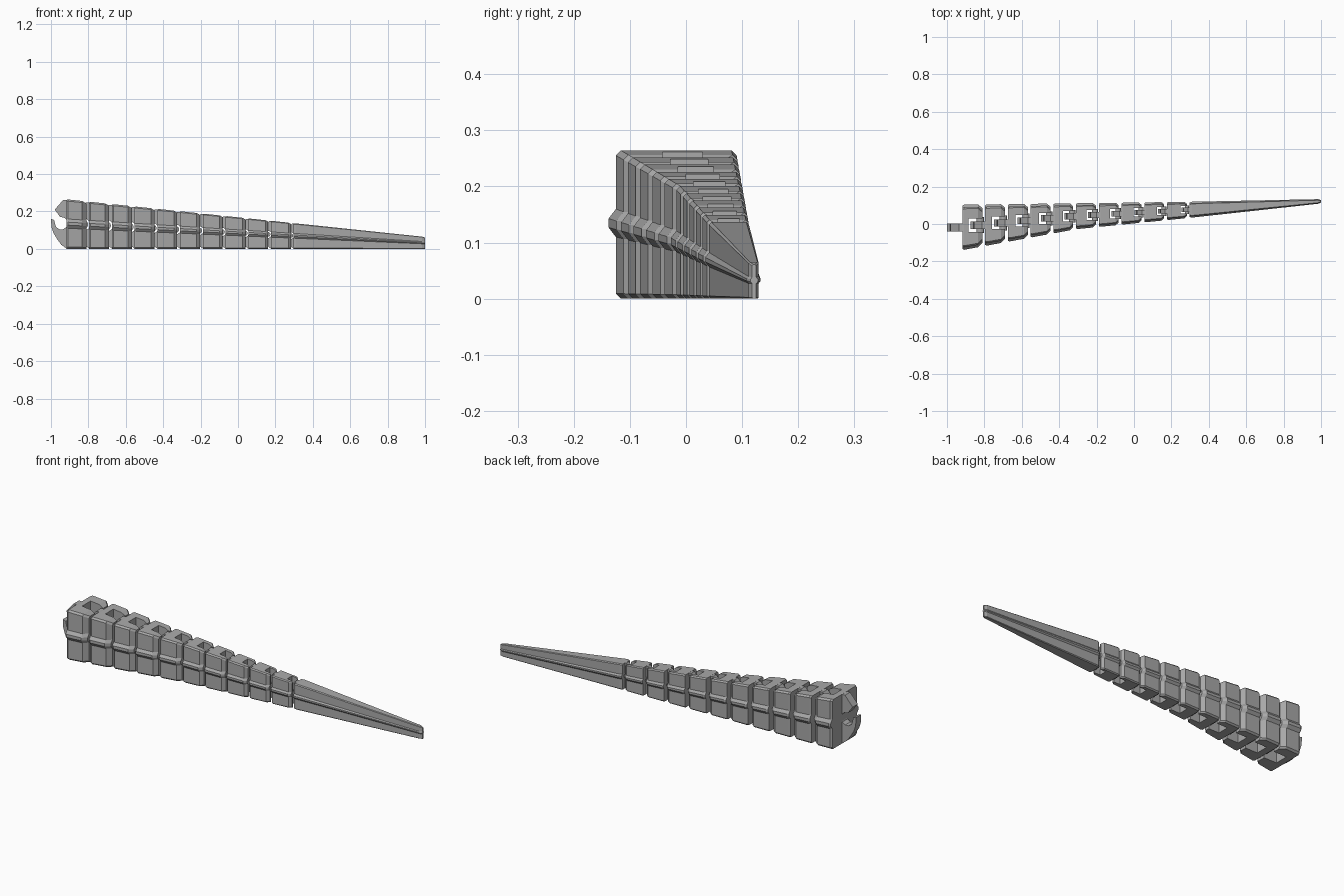
import bpy, bmesh, math
from mathutils import Matrix

default = bpy.data.objects.get("Cube")
if default:
    bpy.data.objects.remove(default, do_unlink=True)

grey = bpy.data.materials.new("plain grey")
grey.use_nodes = True
COLOR = (0.4, 0.4, 0.4, 1)
grey.diffuse_color = COLOR
grey.node_tree.nodes["Principled BSDF"].inputs["Base Color"].default_value = COLOR

START, PITCH, LENGTH, COUNT = -0.917, 0.1215, 0.106, 10


def interp(x, pts):
    for (xa, ya), (xb, yb) in zip(pts, pts[1:]):
        if x <= xb:
            break
    return ya + (yb - ya) * (x - xa) / (xb - xa)


# Taper of the whole tail along x
def height(x):
    return 0.265 - 0.105 * (x - START)


def scale(x):
    return height(x) / 0.265


def front(x):
    return interp(x, [(-0.92, -0.127), (-0.31, -0.018), (0.3, 0.04), (1, 0.113)])


def back(x):
    return interp(x, [(-0.92, 0.09), (0.3, 0.112), (1, 0.13)])


def middle(x):
    return (front(x) + back(x)) / 2


def finish(bm, name):
    bmesh.ops.recalc_face_normals(bm, faces=bm.faces)
    mesh = bpy.data.meshes.new(name)
    bm.to_mesh(mesh)
    bm.free()
    mesh.materials.append(grey)
    obj = bpy.data.objects.new(name, mesh)
    bpy.context.collection.objects.link(obj)
    return obj


def section(x, inset):
    """Cross-section with chamfered corners and a ridge along each side."""
    s, h, r = scale(x), height(x) - inset * 0.6, height(x) * 0.51
    c = 0.009 * s
    half = [(c, 0), (0, c), (0, r - 0.025 * s), (-0.013 * s, r - 0.008 * s),
            (-0.013 * s, r + 0.008 * s), (0, r + 0.025 * s), (0, h - c), (c, h)]
    yf, yb = front(x) + inset, back(x) - inset
    ring = [(yf + d, z) for d, z in half]
    ring += [(yb - d, z) for d, z in reversed(half)]
    return [(x, y, z) for y, z in ring]


def loft(name, stations):
    bm = bmesh.new()
    rings = [[bm.verts.new(p) for p in section(x, i)] for x, i in stations]
    for a, b in zip(rings, rings[1:]):
        for k in range(len(a)):
            n = (k + 1) % len(a)
            bm.faces.new((a[k], a[n], b[n], b[k]))
    bm.faces.new(rings[0])
    bm.faces.new(rings[-1])
    return finish(bm, name)


def box(name, lo, hi):
    bm = bmesh.new()
    bmesh.ops.create_cube(bm, size=1)
    for v in bm.verts:
        v.co = [(a + b) / 2 + c * (b - a) for a, b, c in zip(lo, hi, v.co)]
    return finish(bm, name)


# Clasp profile: open hook below, beak above
HOOK = [(0.02, 0.002), (0, 0.002), (-0.028, 0.022), (-0.05, 0.052), (-0.07, 0.085),
        (-0.08, 0.115), (-0.083, 0.16), (-0.066, 0.155)]
HOOK += [(-0.028 + 0.034 * math.cos(math.radians(a)), 0.137 + 0.034 * math.sin(math.radians(a)))
         for a in range(180, 461, 35)]
HOOK += [(-0.063, 0.21), (-0.018, 0.261), (0.02, 0.261)]


def clasp(name, x0):
    s, y = scale(x0), middle(x0)
    bm = bmesh.new()
    sides = [[bm.verts.new((x0 + dx * s, y + side * 0.0215 * s, z * s)) for dx, z in HOOK]
             for side in (-1, 1)]
    a, b = sides
    for k in range(len(a)):
        n = (k + 1) % len(a)
        bm.faces.new((a[k], a[n], b[n], b[k]))
    bm.faces.new(a)
    bm.faces.new(b)
    return finish(bm, name)


def hinge_pin(name, x_next):
    s, w = scale(x_next), 0.09 * scale(x_next)
    bm = bmesh.new()
    place = Matrix.Translation((x_next - 0.028 * s, middle(x_next), 0.137 * s))
    bmesh.ops.create_cone(bm, cap_ends=True, segments=16, radius1=0.022 * s, radius2=0.022 * s,
                          depth=w, matrix=place @ Matrix.Rotation(math.pi / 2, 4, 'X'))
    return finish(bm, name)


# Linked body segments, each with a clasp, a slot and a hinge pin
for i in range(COUNT):
    x0 = START + i * PITCH
    x1, x_next = x0 + LENGTH, x0 + PITCH
    s = scale(x_next)
    body = loft(f"segment_{i + 1}", [(x0, 0.006 * s), (x0 + 0.008, 0), (x1 - 0.024 * s, 0), (x1, 0.02 * s)])
    y = middle(x_next)
    cutter = box("slot_cutter", (x_next - 0.094 * s, y - 0.037 * s, -0.1), (x_next + 0.1, y + 0.037 * s, 0.5))
    mod = body.modifiers.new("slot", 'BOOLEAN')
    mod.operation, mod.solver, mod.object = 'DIFFERENCE', 'EXACT', cutter
    bpy.context.view_layer.objects.active = body
    bpy.ops.object.modifier_apply(modifier=mod.name)
    bpy.data.objects.remove(cutter, do_unlink=True)
    clasp(f"clasp_{i + 1}", x0)
    hinge_pin(f"hinge_pin_{i + 1}", x_next)

# Long tapered tail tip
tip = START + COUNT * PITCH
loft("tail_tip", [(tip, 0.004), (tip + 0.012, 0), (0.985, 0), (1.0, 0.005)])
clasp("tail_tip_clasp", tip)
